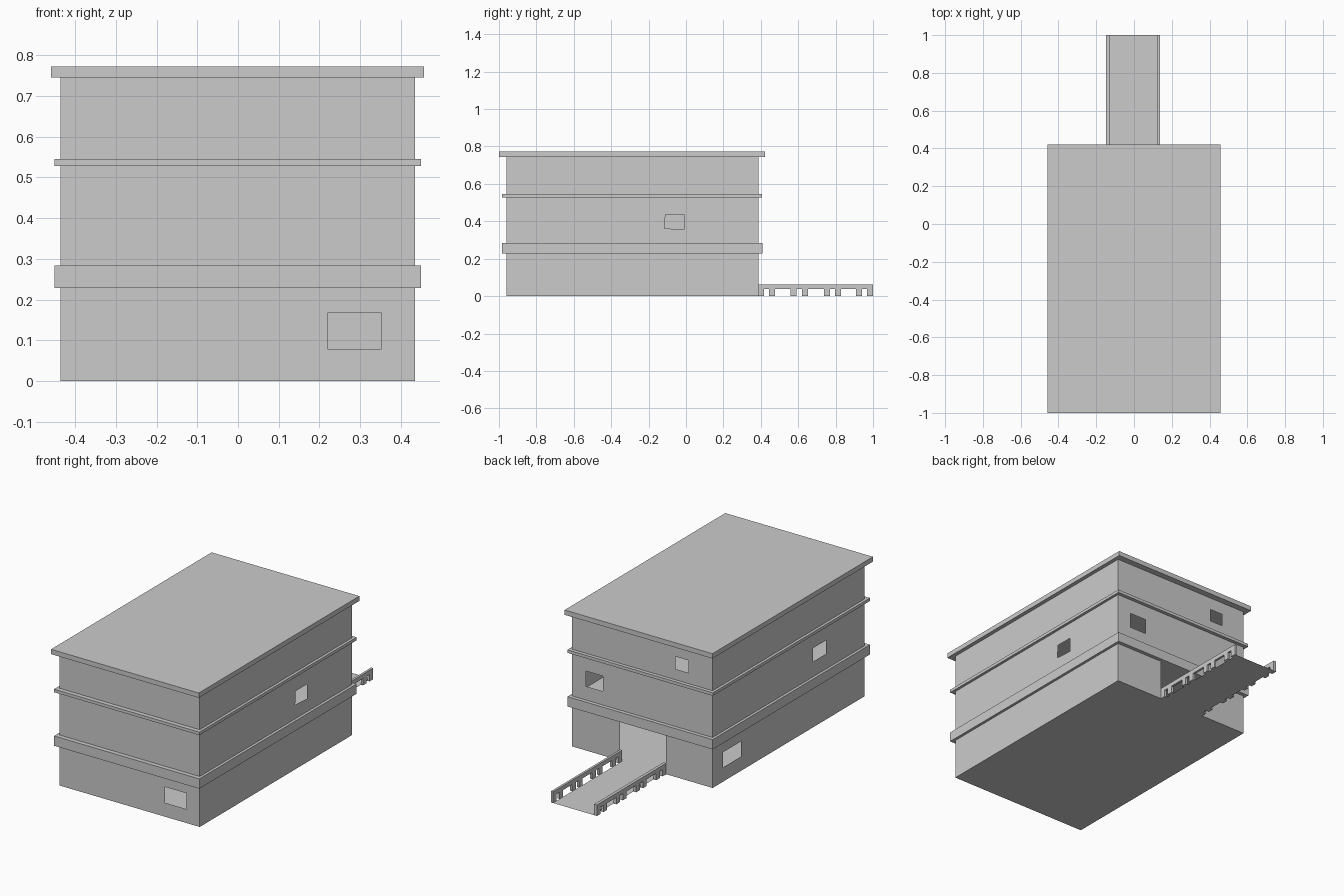
import bpy

if "Cube" in bpy.data.objects:
    bpy.data.objects.remove(bpy.data.objects["Cube"])

X0, X1, Y0, Y1 = -0.436, 0.435, -0.96, 0.387   # wall footprint
DOOR = (-0.148, 0.138)
STOREYS = [(0.0, 0.228), (0.283, 0.528), (0.545, 0.745)]


def make(name, verts, faces):
    me = bpy.data.meshes.new(name)
    me.from_pydata(verts, [], faces)
    me.update()
    ob = bpy.data.objects.new(name, me)
    bpy.context.collection.objects.link(ob)
    return ob


def box_data(x0, x1, y0, y1, z0, z1):
    v = [(x, y, z) for z in (z0, z1) for x, y in ((x0, y0), (x1, y0), (x1, y1), (x0, y1))]
    f = [(3, 2, 1, 0), (4, 5, 6, 7)] + [(i, (i + 1) % 4, (i + 1) % 4 + 4, i + 4) for i in range(4)]
    return v, f


def boxes(name, items):
    verts, faces = [], []
    for b in items:
        v, f = box_data(*b)
        faces += [tuple(i + len(verts) for i in q) for q in f]
        verts += v
    return make(name, verts, faces)


# each side maps (along, height) to 3D; flip keeps normals outward
SIDES = {
    "front": (lambda a, z: (a, Y0, z), X0, X1, False),
    "back": (lambda a, z: (a, Y1, z), X0, X1, True),
    "right": (lambda a, z: (X1, a, z), Y0, Y1, False),
    "left": (lambda a, z: (X0, a, z), Y0, Y1, True),
}


def wall(name, side, a0, a1, z0, z1, hole=None):
    """Thin wall panel, optionally with a four-cornered window opening."""
    at, _, _, flip = SIDES[side]
    pts = [(a0, z0), (a1, z0), (a1, z1), (a0, z1)]
    faces = [(0, 1, 2, 3)]
    if hole:
        pts += hole
        faces = [(i, (i + 1) % 4, (i + 1) % 4 + 4, i + 4) for i in range(4)]
    if flip:
        faces = [f[::-1] for f in faces]
    make(name, [at(*p) for p in pts], faces)


def rect(a0, a1, z0, z1):
    return [(a0, z0), (a1, z0), (a1, z1), (a0, z1)]


# window openings by side and storey
WINDOWS = {
    ("front", 0): rect(0.22, 0.353, 0.078, 0.167),
    ("right", 1): [(-0.115, 0.362), (-0.01, 0.356), (-0.01, 0.437), (-0.11, 0.437)],
    ("back", 1): rect(0.244, 0.349, 0.36, 0.445),
    ("back", 2): rect(-0.287, -0.207, 0.605, 0.675),
    ("left", 0): rect(0.137, 0.297, 0.08, 0.165),
    ("left", 1): rect(-0.615, -0.5, 0.368, 0.444),
}

# walls of the three storeys, with a full-height doorway at the back
for side, (_, a0, a1, _) in SIDES.items():
    for s, (z0, z1) in enumerate(STOREYS):
        name = f"{side}_wall_{s + 1}"
        if (side, s) == ("back", 0):
            wall(name + "_a", side, a0, DOOR[0], z0, z1)
            wall(name + "_b", side, DOOR[1], a1, z0, z1)
        else:
            wall(name, side, a0, a1, z0, z1, WINDOWS.get((side, s)))

# ground floor
make("ground_floor", [(X0, Y0, 0), (X1, Y0, 0), (X1, Y1, 0), (X0, Y1, 0)], [(3, 2, 1, 0)])

# overhanging floor slabs and roof
boxes("lower_slab", [(-0.451, 0.45, -0.985, 0.408, 0.228, 0.283)])
boxes("upper_slab", [(-0.451, 0.45, -0.985, 0.407, 0.528, 0.545)])
boxes("roof", [(-0.459, 0.457, -1.0, 0.422, 0.745, 0.772)])

# walkway out of the doorway
make("walkway", [(-0.131, Y1, 0), (0.125, Y1, 0), (0.125, 1, 0), (-0.131, 1, 0)], [(0, 1, 2, 3)])

# low railings on paired posts
POSTS = [0.402, 0.459, 0.576, 0.636, 0.754, 0.813, 0.925, 0.984]
for name, x0, x1 in (("left_railing", -0.148, -0.131), ("right_railing", 0.125, 0.138)):
    parts = [(x0, x1, Y1, 1.0, 0.038, 0.062)]
    parts += [(x0, x1, y - 0.016, y + 0.016, 0.0, 0.038) for y in POSTS]
    boxes(name, parts)
